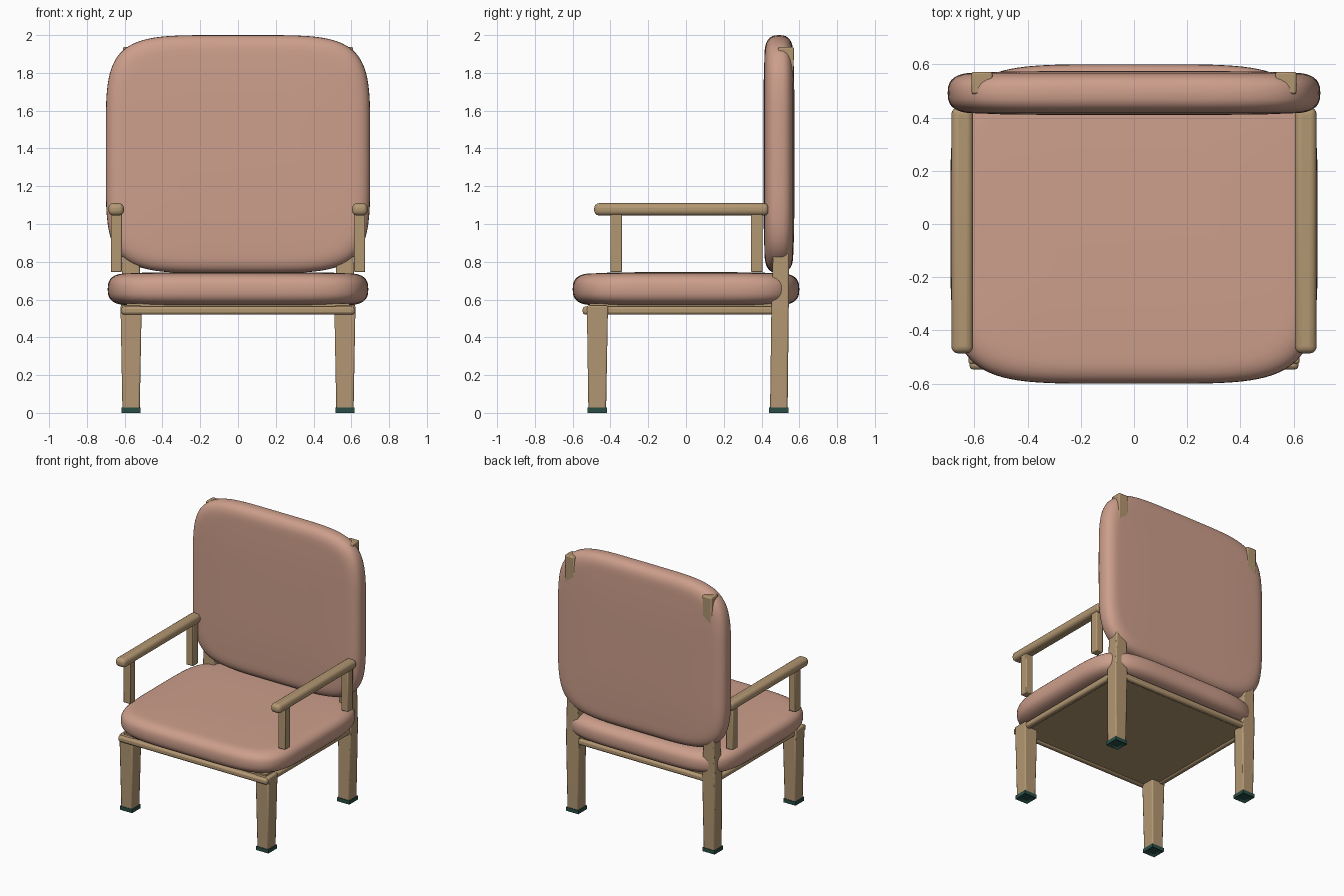
import bpy, bmesh, math
from mathutils import Matrix, Vector

cube = bpy.data.objects.get("Cube")
if cube:
    bpy.data.objects.remove(cube, do_unlink=True)


def material(name, rgb):
    m = bpy.data.materials.new(name)
    m.use_nodes = True
    m.diffuse_color = (*rgb, 1)
    m.node_tree.nodes["Principled BSDF"].inputs["Base Color"].default_value = (*rgb, 1)
    return m


FABRIC = material("dusty pink fabric", (0.61, 0.345, 0.26))
WOOD = material("tan wood", (0.45, 0.31, 0.17))
RUBBER = material("dark green rubber", (0.022, 0.075, 0.06))


def finish(name, bm, mat, bevel=0, segments=2, angle=35):
    bmesh.ops.recalc_face_normals(bm, faces=bm.faces)
    mesh = bpy.data.meshes.new(name)
    bm.to_mesh(mesh)
    bm.free()
    mesh.materials.append(mat)
    ob = bpy.data.objects.new(name, mesh)
    bpy.context.collection.objects.link(ob)
    bpy.context.view_layer.objects.active = ob
    bpy.ops.object.select_all(action='DESELECT')
    ob.select_set(True)
    if bevel:
        mod = ob.modifiers.new("bevel", 'BEVEL')
        mod.width, mod.segments = bevel, segments
    bpy.ops.object.shade_smooth_by_angle(angle=math.radians(angle))
    return ob


def loft(name, sections, mat, **kw):
    """Solid through rectangles given as (x0, x1, y0, y1, z)."""
    bm = bmesh.new()
    rings = [[bm.verts.new(p) for p in
              ((x0, y0, z), (x1, y0, z), (x1, y1, z), (x0, y1, z))]
             for x0, x1, y0, y1, z in sections]
    for a, b in zip(rings, rings[1:]):
        for i in range(4):
            j = (i + 1) % 4
            bm.faces.new((a[i], a[j], b[j], b[i]))
    bm.faces.new(rings[0])
    bm.faces.new(rings[-1])
    return finish(name, bm, mat, **kw)


def box(name, x0, x1, y0, y1, z0, z1, mat, **kw):
    return loft(name, [(x0, x1, y0, y1, z0), (x0, x1, y0, y1, z1)], mat, **kw)


def spow(v, e):
    return math.copysign(abs(v) ** e, v)


def cushion(name, half_w, half_h, half_t, matrix, power=5.0):
    """Padded slab with a squarish rounded outline and a soft rounded rim."""
    bm = bmesh.new()
    count, rim, steps = 96, 0.11, 8
    profile = []
    for k in range(steps + 1):
        t = math.pi / 2 * k / steps
        profile.append((rim * (1 - spow(math.cos(t), 0.75)),
                        0.93 * half_t * spow(math.sin(t), 0.75)))
    profile += [(0.2, half_t * 0.975), (0.36, half_t)]
    full = [(i, -h) for i, h in reversed(profile[1:])] + profile
    rings = []
    for inset, h in full:
        ring = []
        for k in range(count):
            a = 2 * math.pi * k / count
            ring.append(bm.verts.new((
                (half_w - inset) * spow(math.cos(a), 2 / power),
                (half_h - inset) * spow(math.sin(a), 2 / power), h)))
        rings.append(ring)
    for a, b in zip(rings, rings[1:]):
        for i in range(count):
            j = (i + 1) % count
            bm.faces.new((a[i], a[j], b[j], b[i]))
    bm.faces.new(rings[0])
    bm.faces.new(rings[-1])
    bm.transform(matrix)
    return finish(name, bm, FABRIC, angle=60)


# Cushions
cushion("seat_cushion", 0.69, 0.6, 0.09, Matrix.Translation((0, 0, 0.655)))
cushion("back_cushion", 0.7, 0.63, 0.082,
        Matrix.Translation((0, 0.492, 1.37)) @ Matrix.Rotation(math.pi / 2, 4, 'X'))

# Seat base panel and the rails around it
box("seat_panel", -0.59, 0.59, -0.51, 0.52, 0.53, 0.58, WOOD)
box("front_rail", -0.618, 0.618, -0.547, -0.503, 0.52, 0.564, WOOD, bevel=0.014)
box("back_rail", -0.612, 0.612, 0.502, 0.542, 0.52, 0.564, WOOD, bevel=0.014)


def span(side, a, b):
    return (a, b) if side > 0 else (-b, -a)


def foot(name, x0, x1, y0, y1):
    """Rubber cap with a shallow recess underneath."""
    ob = box(name, x0, x1, y0, y1, 0, 0.028, RUBBER)
    bm = bmesh.new()
    bm.from_mesh(ob.data)
    base = [f for f in bm.faces if f.normal.z < -0.9]
    bmesh.ops.inset_region(bm, faces=base, thickness=0.018)
    bmesh.ops.translate(bm, verts=base[0].verts[:], vec=Vector((0, 0, 0.012)))
    bm.to_mesh(ob.data)
    bm.free()


for side, label in ((1, "left"), (-1, "right")):
    box(label + "_side_rail", *span(side, 0.572, 0.614), -0.53, 0.54,
        0.52, 0.564, WOOD, bevel=0.014)

    # Tapered legs; the rear one carries on up as the back post
    low, high = span(side, 0.52, 0.612), span(side, 0.51, 0.622)
    loft(label + "_front_leg", [(*low, -0.517, -0.423, 0.02),
                                (*high, -0.525, -0.413, 0.568)], WOOD, bevel=0.008)
    loft(label + "_rear_leg_and_post",
         [(*low, 0.445, 0.538, 0.02),
          (*span(side, 0.512, 0.62), 0.452, 0.544, 0.56),
          (*span(side, 0.522, 0.612), 0.46, 0.546, 0.82),
          (*span(side, 0.532, 0.61), 0.488, 0.572, 1.936)], WOOD, bevel=0.008)
    ends = span(side, 0.516, 0.617)
    foot(label + "_front_foot", *ends, -0.521, -0.419)
    foot(label + "_rear_foot", *ends, 0.44, 0.542)

    # Armrest on two short posts
    box(label + "_armrest", *span(side, 0.604, 0.686), -0.486, 0.438,
        1.045, 1.11, WOOD, bevel=0.026, segments=4)
    for y, place in ((-0.37, "front"), (0.375, "rear")):
        box(f"{label}_{place}_arm_post", *span(side, 0.615, 0.673),
            y - 0.031, y + 0.031, 0.745, 1.06, WOOD, bevel=0.006)
